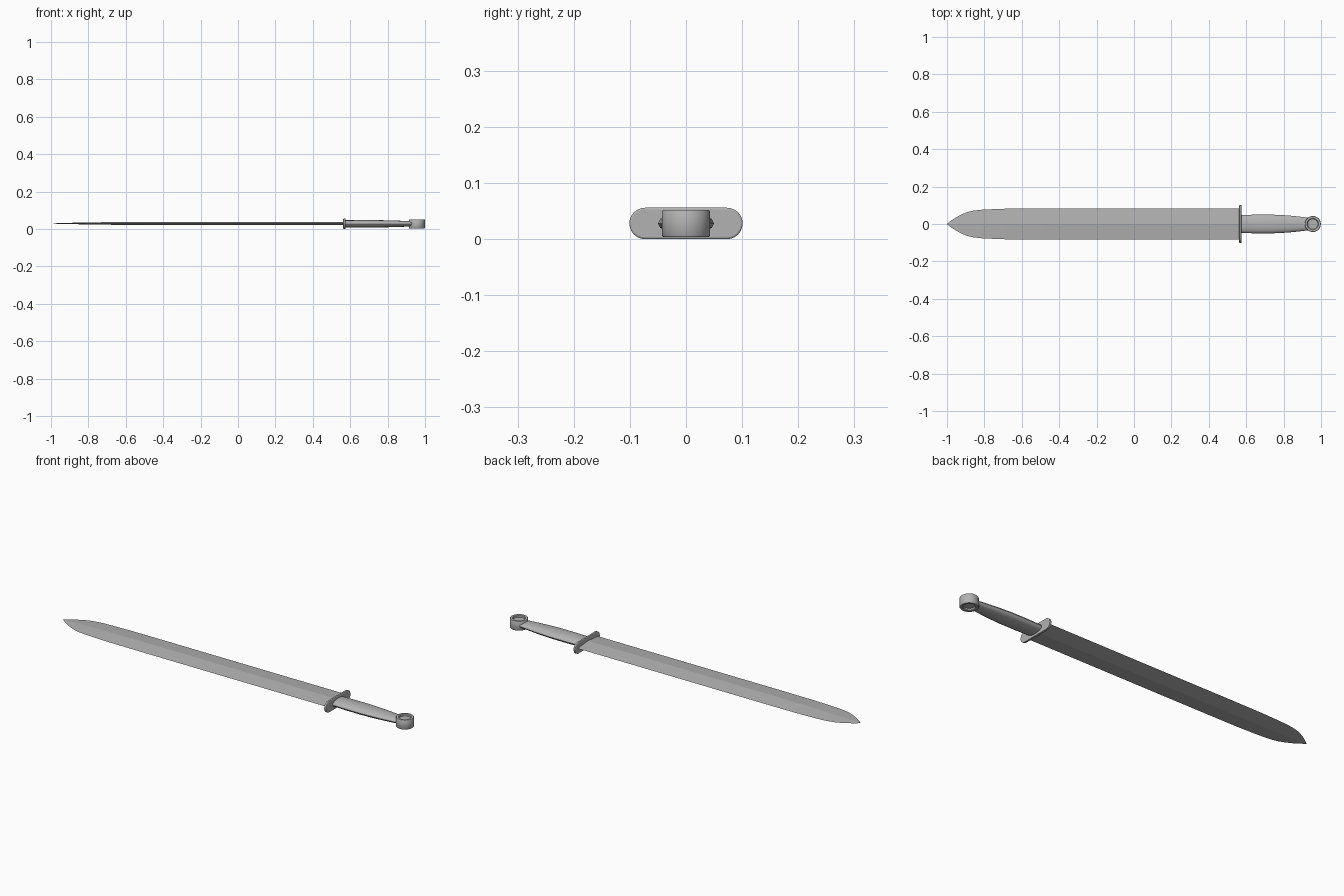
import bpy, bmesh, math
from mathutils import Matrix

cube = bpy.data.objects.get("Cube")
if cube:
    bpy.data.objects.remove(cube)

steel = bpy.data.materials.new("steel_grey")
steel.use_nodes = True
GREY = (0.45, 0.45, 0.45, 1)
steel.diffuse_color = GREY
steel.node_tree.nodes["Principled BSDF"].inputs["Base Color"].default_value = GREY
Z = 0.028  # height of the sword's centre plane


def finish(name, bm, smooth=None):
    bmesh.ops.recalc_face_normals(bm, faces=bm.faces)
    mesh = bpy.data.meshes.new(name)
    bm.to_mesh(mesh)
    bm.free()
    mesh.materials.append(steel)
    ob = bpy.data.objects.new(name, mesh)
    bpy.context.collection.objects.link(ob)
    if smooth:
        bpy.ops.object.select_all(action='DESELECT')
        ob.select_set(True)
        bpy.context.view_layer.objects.active = ob
        bpy.ops.object.shade_smooth_by_angle(angle=math.radians(smooth))
    return ob


def loft(name, rings, smooth=None, closed=False):
    """Skin a list of equal-length point rings; cap the ends unless closed."""
    bm = bmesh.new()
    loops = [[bm.verts.new(p) for p in ring] for ring in rings]
    n = len(loops[0])
    for a, b in zip(loops, loops[1:]):
        for i in range(n):
            j = (i + 1) % n
            bm.faces.new((a[i], a[j], b[j], b[i]))
    bm.faces.new(loops[0])
    bm.faces.new(loops[-1])
    return finish(name, bm, smooth)


# Blade: diamond section swept along x (position, half width, half thickness)
blade = [(-1, 0.001, 0.0005), (-0.975, 0.02, 0.0015), (-0.95, 0.036, 0.0022),
         (-0.92, 0.052, 0.003), (-0.89, 0.064, 0.0036), (-0.86, 0.071, 0.0042),
         (-0.82, 0.076, 0.005), (-0.76, 0.079, 0.006), (-0.68, 0.082, 0.007),
         (-0.5, 0.083, 0.008), (0.565, 0.083, 0.008)]
loft("blade", [[(x, w, Z + 0.002), (x, 0, Z + 0.002 + t), (x, -w, Z + 0.002), (x, 0, Z + 0.002 - t)]
               for x, w, t in blade])


# Guard: thin stadium plate with softened edges
def stadium(x, r):
    pts = []
    for side, start in ((1, -90), (-1, 90)):
        for k in range(13):
            a = math.radians(start + 15 * k)
            pts.append((x, side * 0.073 + r * math.cos(a), Z + r * math.sin(a)))
    return pts


loft("guard", [stadium(0.562, 0.025), stadium(0.564, 0.028),
               stadium(0.573, 0.028), stadium(0.575, 0.025)], 30)

# Grip: oval section tapering towards the pommel
grip = [(0.57, 0.048, 0.019), (0.65, 0.05, 0.02), (0.74, 0.05, 0.02),
        (0.82, 0.046, 0.018), (0.88, 0.04, 0.016), (0.93, 0.034, 0.014)]
loft("grip", [[(x, w * math.cos(math.tau * k / 16), Z + t * math.sin(math.tau * k / 16))
               for k in range(16)] for x, w, t in grip], 40)

# Pommel: upright disc, bevelled rim, dished on both faces (radius, height)
upper = [(0.043, 0.021), (0.041, 0.024), (0.031, 0.024), (0.028, 0.021), (0.027, 0.014)]
profile = [(r, -h) for r, h in reversed(upper)] + upper
loft("pommel", [[(0.956 + r * math.cos(math.tau * k / 32), r * math.sin(math.tau * k / 32), Z + h)
                 for k in range(32)] for r, h in profile], 35)
